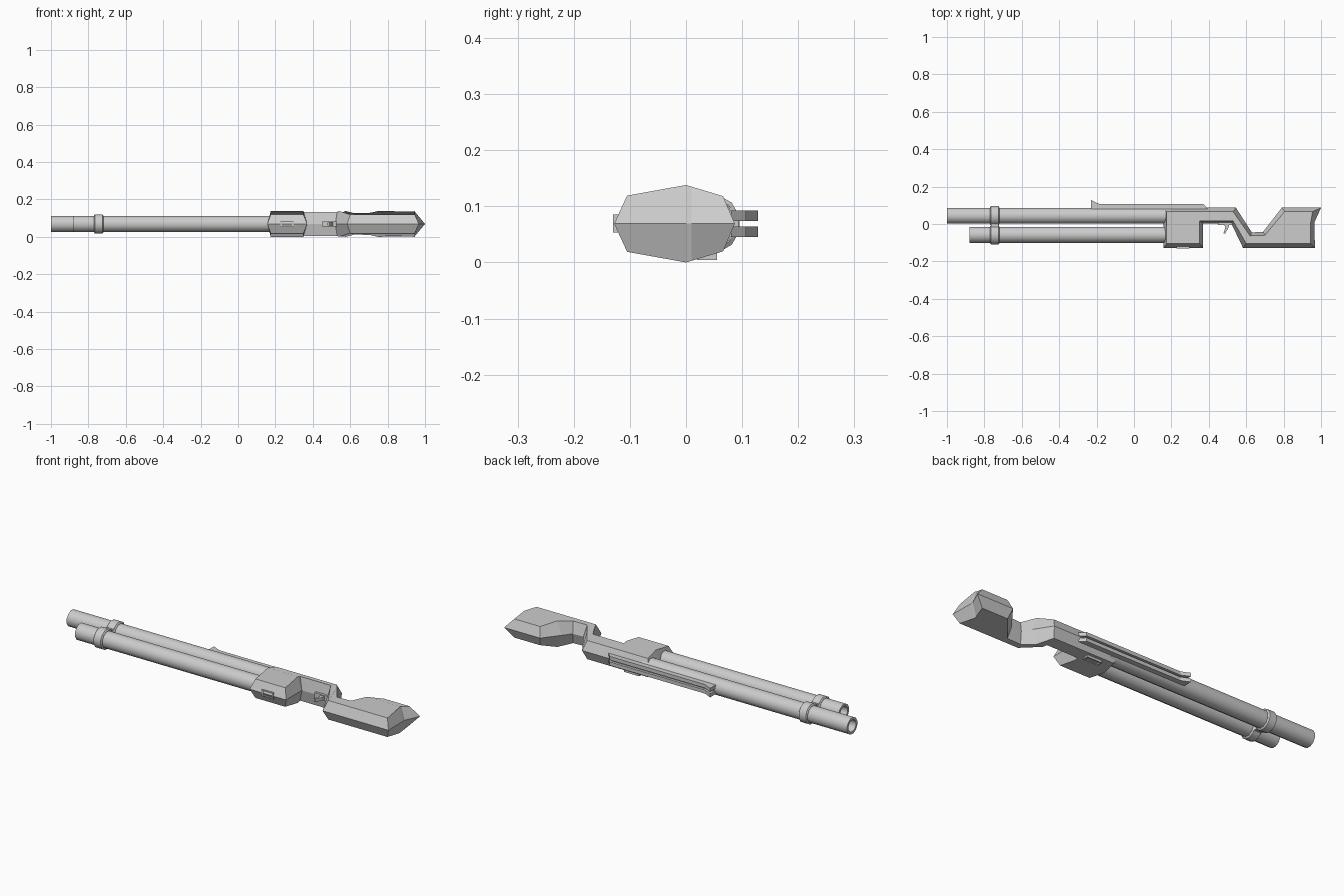
import bpy, bmesh, math

if "Cube" in bpy.data.objects:
    bpy.data.objects.remove(bpy.data.objects["Cube"])

ZC = 0.069  # mid-plane height


def finish(name, bm, smooth=False):
    bmesh.ops.recalc_face_normals(bm, faces=bm.faces)
    me = bpy.data.meshes.new(name)
    bm.to_mesh(me)
    bm.free()
    ob = bpy.data.objects.new(name, me)
    bpy.context.collection.objects.link(ob)
    if smooth:
        bpy.ops.object.select_all(action='DESELECT')
        ob.select_set(True)
        bpy.context.view_layer.objects.active = ob
        bpy.ops.object.shade_smooth_by_angle(angle=math.radians(35))
    return ob


def lathe_x(name, profile, y, sides=12):
    """Revolve (x, radius) pairs about an x-directed axis; cap both ends."""
    bm = bmesh.new()
    rings = []
    for x, r in profile:
        angs = [2 * math.pi * (i + 0.5) / sides for i in range(sides)]
        rings.append([bm.verts.new((x, y + r * math.cos(a), ZC + r * math.sin(a))) for a in angs])
    for a, b in zip(rings, rings[1:]):
        for i in range(sides):
            j = (i + 1) % sides
            bm.faces.new((a[i], a[j], b[j], b[i]))
    bm.faces.new(rings[0])
    bm.faces.new(rings[-1])
    return finish(name, bm, True)


def plate(name, pts, z0, z1):
    """Extrude an xy profile from z0 to z1."""
    bm = bmesh.new()
    f = bm.faces.new([bm.verts.new((x, y, z0)) for x, y in pts])
    ext = bmesh.ops.extrude_face_region(bm, geom=[f])['geom']
    bmesh.ops.translate(bm, vec=(0, 0, z1 - z0), verts=[v for v in ext if isinstance(v, bmesh.types.BMVert)])
    return finish(name, bm)


def box(name, x0, x1, y0, y1, z0, z1):
    return plate(name, [(x0, y0), (x1, y0), (x1, y1), (x0, y1)], z0, z1)


# Receiver and stock: wide mid outline, inset side outlines, crowned sides
mid = [(0.157, 0.087), (0.545, 0.087), (0.63, -0.045), (0.69, -0.042), (0.79, 0.087),
       (1.0, 0.087), (0.965, 0.01), (0.967, -0.128), (0.583, -0.128), (0.52, 0.004),
       (0.37, 0.004), (0.37, -0.128), (0.157, -0.128)]
side = [(0.175, 0.066), (0.53, 0.066), (0.62, -0.063), (0.7, -0.06), (0.805, 0.066),
        (0.955, 0.066), (0.945, 0.01), (0.945, -0.105), (0.6, -0.105), (0.53, 0.017),
        (0.35, 0.017), (0.35, -0.105), (0.175, -0.105)]
bm = bmesh.new()
m = [bm.verts.new((x, y, ZC)) for x, y in mid]
for s in (1, -1):
    c = [bm.verts.new((x, y, ZC + s * 0.05)) for x, y in side]
    bm.faces.new(c)
    for i in range(len(m)):
        j = (i + 1) % len(m)
        bm.faces.new((m[i], m[j], c[j], c[i]))
bmesh.ops.bisect_plane(bm, geom=bm.verts[:] + bm.edges[:] + bm.faces[:],
                       plane_co=(0, 0, 0), plane_no=(0, 1, 0))
for v in bm.verts:
    d = v.co.z - ZC
    if abs(d) > 0.04:
        y = v.co.y
        v.co.z = ZC + math.copysign(0.069 - (0.3 * y if y > 0 else -0.18 * y), d)
finish("receiver_and_stock", bm)

# Barrel and magazine tube with open bores, plus the clamp rings
for name, x, y in (("barrel", -1.0, 0.044), ("magazine_tube", -0.88, -0.058)):
    lathe_x(name, [(0.2, 0.044), (x, 0.044), (x, 0.031), (x + 0.1, 0.031)], y)
    lathe_x(name + "_clamp", [(-0.77, 0.046), (-0.765, 0.053), (-0.725, 0.053), (-0.72, 0.046)], y)
box("clamp_bridge", -0.765, -0.725, -0.05, 0.03, ZC - 0.03, ZC + 0.03)

# Sight rail: two parallel strips with a raised front, on a low base
rail = [(-0.23, 0.08), (-0.23, 0.128), (-0.185, 0.107), (0.37, 0.107), (0.395, 0.08)]
for s, n in ((1, "upper"), (-1, "lower")):
    a, b = sorted((ZC + s * 0.005, ZC + s * 0.024))
    plate("sight_rail_" + n, rail, a, b)
box("sight_rail_base", -0.22, 0.37, 0.075, 0.094, ZC - 0.01, ZC + 0.01)

# Trigger
plate("trigger", [(0.475, 0.02), (0.515, 0.02), (0.505, -0.02), (0.488, -0.05),
                  (0.478, -0.05), (0.488, -0.02)], ZC - 0.008, ZC + 0.008)
box("trigger_seat", 0.45, 0.54, -0.006, 0.02, ZC - 0.014, ZC + 0.014)


# Loading port frame beneath the receiver
for x in (0.228, 0.288):
    box("loading_port_end", x, x + 0.008, -0.13, -0.1, ZC - 0.016, ZC + 0.016)
for z in (-0.016, 0.01):
    box("loading_port_edge", 0.23, 0.294, -0.13, -0.1, ZC + z, ZC + z + 0.006)

# Ejection port frame on the lower side
for x in (0.235, 0.315):
    box("ejection_port_end", x, x + 0.008, 0.02, 0.055, 0.004, 0.03)
for y in (0.02, 0.048):
    box("ejection_port_edge", 0.235, 0.323, y, y + 0.007, 0.004, 0.03)
